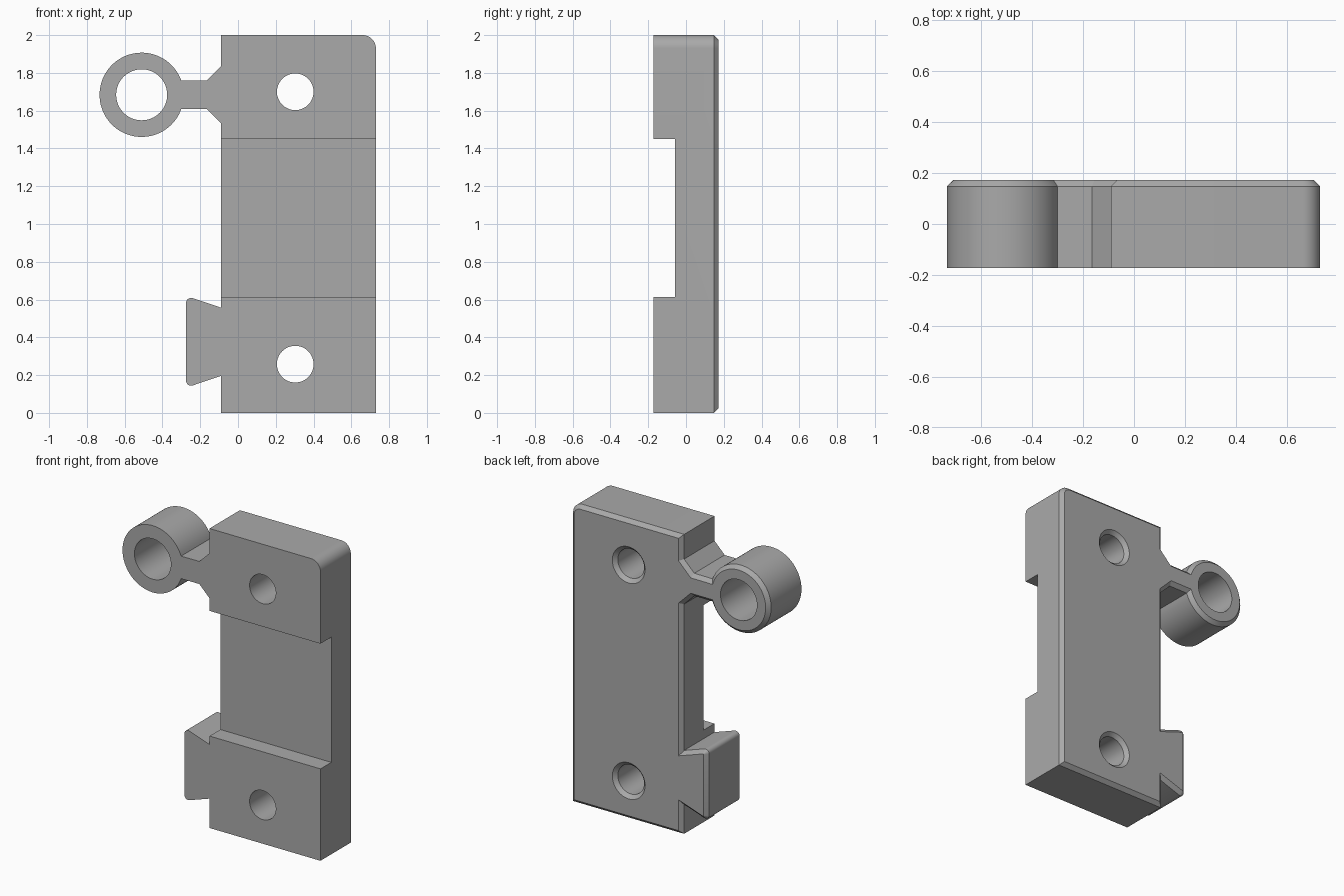
import bpy, bmesh, math
from mathutils import Vector

if "Cube" in bpy.data.objects:
    bpy.data.objects.remove(bpy.data.objects["Cube"])

FRONT, BACK, CHAMFER = -0.172, 0.172, 0.024

grey = bpy.data.materials.new("mid grey")
grey.diffuse_color = (0.4, 0.4, 0.4, 1)
grey.use_nodes = True
grey.node_tree.nodes["Principled BSDF"].inputs["Base Color"].default_value = grey.diffuse_color


def arc(cx, cz, r, a0, a1, n):
    """Points on an arc in the xz plane, angles in degrees."""
    return [(cx + r * math.cos(math.radians(a0 + (a1 - a0) * i / n)),
             cz + r * math.sin(math.radians(a0 + (a1 - a0) * i / n))) for i in range(n + 1)]


def inset(points, d):
    """Mitred inward offset of a counter-clockwise outline."""
    out = []
    for i, p in enumerate(points):
        p = Vector(p)
        a = (p - Vector(points[i - 1])).normalized()
        b = (Vector(points[(i + 1) % len(points)]) - p).normalized()
        na, nb = Vector((-a.y, a.x)), Vector((-b.y, b.x))
        out.append(tuple(p + (na + nb) * d / (1 + na.dot(nb))))
    return out


def loft(name, sections):
    """Solid through matching outlines given as (y, points)."""
    bm = bmesh.new()
    loops = [[bm.verts.new((x, y, z)) for x, z in pts] for y, pts in sections]
    n = len(loops[0])
    for lo, hi in zip(loops, loops[1:]):
        for i in range(n):
            bm.faces.new((lo[i], lo[(i + 1) % n], hi[(i + 1) % n], hi[i]))
    bm.faces.new(loops[0])
    bm.faces.new(loops[-1])
    bmesh.ops.recalc_face_normals(bm, faces=bm.faces)
    mesh = bpy.data.meshes.new(name)
    bm.to_mesh(mesh)
    bm.free()
    mesh.materials.append(grey)
    obj = bpy.data.objects.new(name, mesh)
    bpy.context.collection.objects.link(obj)
    return obj


def circle(cx, cz, r):
    return arc(cx, cz, r, 0, 360, 64)[:-1]


# Outline: plate with rounded corner, ring on a flared neck, dovetail
outline = [(-0.09, 0), (0.73, 0)]
outline += arc(0.66, 1.93, 0.07, 0, 90, 10)
outline += [(-0.09, 2), (-0.09, 1.835), (-0.165, 1.76)]
outline += arc(-0.51, 1.684, 0.223, 19.7, 340.3, 72)
outline += [(-0.165, 1.609), (-0.09, 1.534), (-0.09, 0.557)]
outline += arc(-0.248, 0.582, 0.027, 73, 180, 6)
outline += arc(-0.248, 0.171, 0.027, 180, 287, 6)
outline += [(-0.09, 0.196)]
bracket = loft("bracket", [(FRONT, outline), (BACK - CHAMFER, outline),
                           (BACK, inset(outline, CHAMFER))])

# Cutters: front recess, two countersunk screw holes, ring bore
cutters = [loft("recess_cutter", [(y, [(-0.2, 0.614), (0.9, 0.614), (0.9, 1.45), (-0.2, 1.45)])
                                  for y in (-0.4, -0.058)])]
for label, z in (("upper", 1.70), ("lower", 0.258)):
    cutters.append(loft(label + "_hole_cutter", [
        (-0.4, circle(0.303, z, 0.097)),
        (BACK - CHAMFER, circle(0.303, z, 0.097)),
        (BACK + CHAMFER, circle(0.303, z, 0.097 + 2 * CHAMFER))]))
cutters.append(loft("ring_bore_cutter", [(y, circle(-0.51, 1.684, 0.135)) for y in (-0.4, 0.4)]))

bpy.context.view_layer.objects.active = bracket
bracket.select_set(True)
for cutter in cutters:
    mod = bracket.modifiers.new(cutter.name, 'BOOLEAN')
    mod.object, mod.operation, mod.solver = cutter, 'DIFFERENCE', 'EXACT'
    bpy.ops.object.modifier_apply(modifier=mod.name)
    bpy.data.objects.remove(cutter)

# Smooth round walls, crisp edges elsewhere
bpy.ops.object.select_all(action='DESELECT')
bracket.select_set(True)
bpy.ops.object.shade_smooth_by_angle(angle=math.radians(30))
